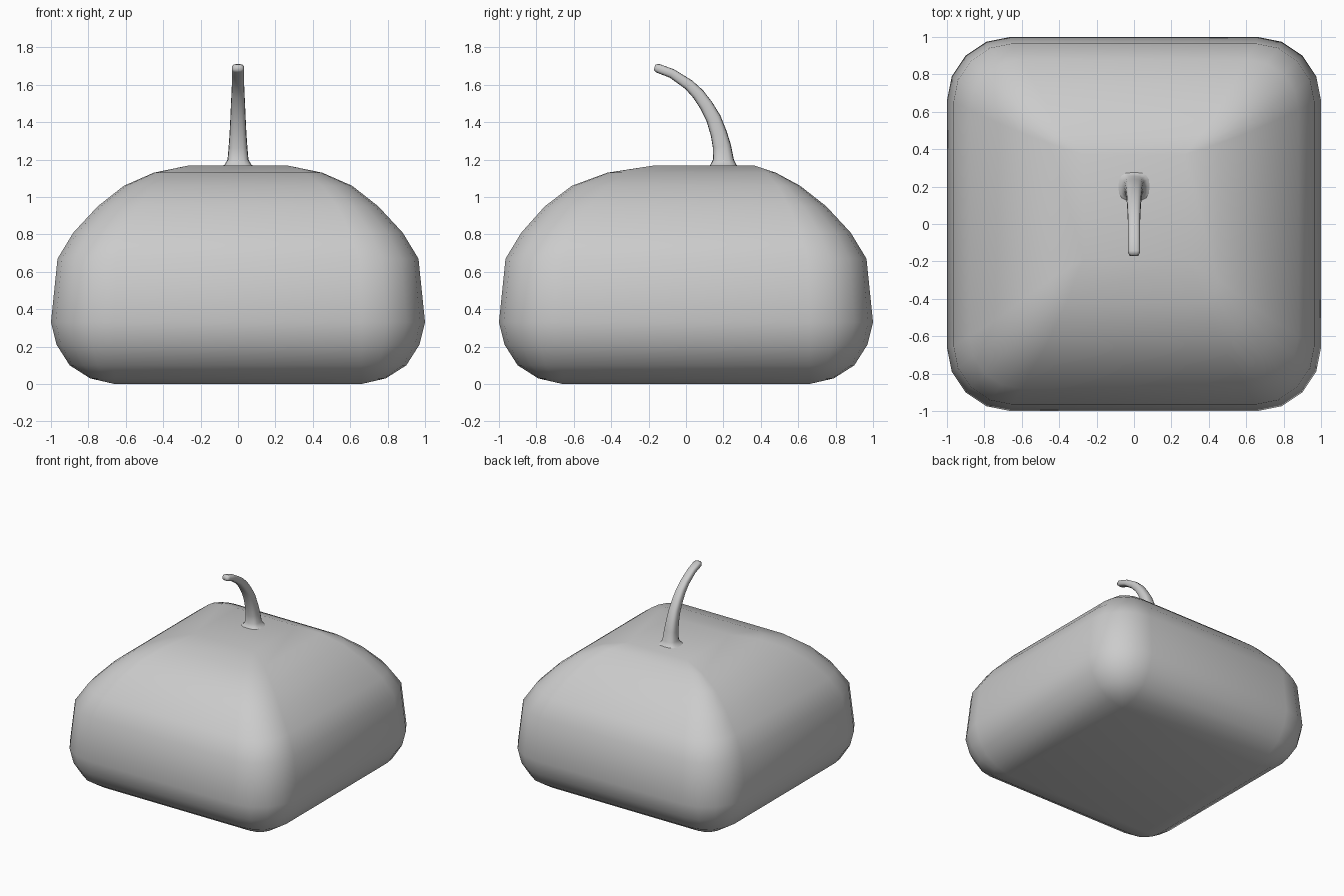
import bpy, bmesh
from math import sin, cos, pi, copysign
from mathutils import Vector

if "Cube" in bpy.data.objects:
    bpy.data.objects.remove(bpy.data.objects["Cube"])


def loft(name, rings, angle):
    """Bridge equal-sized rings of points and cap both ends."""
    bm = bmesh.new()
    loops = [[bm.verts.new(p) for p in r] for r in rings]
    n = len(loops[0])
    for a, b in zip(loops, loops[1:]):
        for i in range(n):
            j = (i + 1) % n
            bm.faces.new((a[i], a[j], b[j], b[i]))
    bm.faces.new(loops[0][::-1])
    bm.faces.new(loops[-1])
    bmesh.ops.remove_doubles(bm, verts=bm.verts[:], dist=0.001)
    bmesh.ops.recalc_face_normals(bm, faces=bm.faces[:])
    me = bpy.data.meshes.new(name)
    bm.to_mesh(me)
    bm.free()
    ob = bpy.data.objects.new(name, me)
    bpy.context.collection.objects.link(ob)
    bpy.ops.object.select_all(action='DESELECT')
    ob.select_set(True)
    bpy.context.view_layer.objects.active = ob
    bpy.ops.object.shade_smooth_by_angle(angle=angle)
    return ob


def rounded_ring(z, ex, front, back, ix, ifront, iback):
    """Rounded rectangle: outer extents, then where the corners start."""
    pts = []
    corners = [(1, 1), (-1, 1), (-1, -1), (1, -1)]
    for k, (sx, sy) in enumerate(corners):
        ey, iy = (back, iback) if sy > 0 else (front, ifront)
        for i in range(5):
            a = k * pi / 2 + i * pi / 8
            pts.append((sx * ix + (ex - ix) * cos(a),
                        sy * iy + (ey - iy) * sin(a), z))
    return pts


# Body: z, half width, front extent, back extent, corner starts (x, front, back)
levels = [
    (0.00, 0.66, 0.66, 0.66, 0.66, 0.66, 0.66),
    (0.03, 0.79, 0.79, 0.79, 0.66, 0.66, 0.66),
    (0.10, 0.90, 0.90, 0.90, 0.66, 0.66, 0.66),
    (0.21, 0.97, 0.97, 0.97, 0.66, 0.66, 0.66),
    (0.33, 1.00, 1.00, 1.00, 0.66, 0.66, 0.66),
    (0.67, 0.965, 0.965, 0.965, 0.65, 0.65, 0.65),
    (0.81, 0.88, 0.88, 0.88, 0.60, 0.60, 0.61),
    (0.95, 0.75, 0.755, 0.75, 0.53, 0.52, 0.55),
    (1.06, 0.61, 0.61, 0.61, 0.45, 0.42, 0.49),
    (1.13, 0.45, 0.42, 0.48, 0.36, 0.30, 0.43),
    (1.167, 0.27, 0.18, 0.37, 0.27, 0.18, 0.37),
]
loft("body", [rounded_ring(*l) for l in levels], pi / 3)

# Stem: y, z, half width in x, half thickness along the curve's normal
stem = [
    (0.20, 1.160, 0.100, 0.085), (0.20, 1.172, 0.072, 0.070),
    (0.20, 1.20, 0.056, 0.056), (0.192, 1.27, 0.050, 0.049),
    (0.175, 1.34, 0.045, 0.044), (0.147, 1.42, 0.041, 0.040),
    (0.108, 1.49, 0.038, 0.036), (0.065, 1.55, 0.035, 0.033),
    (0.015, 1.60, 0.033, 0.029), (-0.075, 1.660, 0.032, 0.025),
    (-0.150, 1.688, 0.033, 0.024), (-0.168, 1.693, 0.024, 0.016),
]
rings = []
for i, (y, z, wx, wt) in enumerate(stem):
    p, q = stem[max(i - 1, 0)], stem[min(i + 1, len(stem) - 1)]
    t = Vector((0, q[0] - p[0], q[1] - p[1])).normalized()
    if i < 3:
        t = Vector((0, 0, 1))
    nrm = Vector((0, t.z, -t.y))
    ring = []
    for k in range(16):
        c, s = cos(k * pi / 8), sin(k * pi / 8)
        u = copysign(abs(c) ** 0.7, c) * wx
        v = copysign(abs(s) ** 0.7, s) * wt
        ring.append(Vector((u, y, z)) + nrm * v)
    rings.append(ring)
loft("stem", rings, pi / 2)
